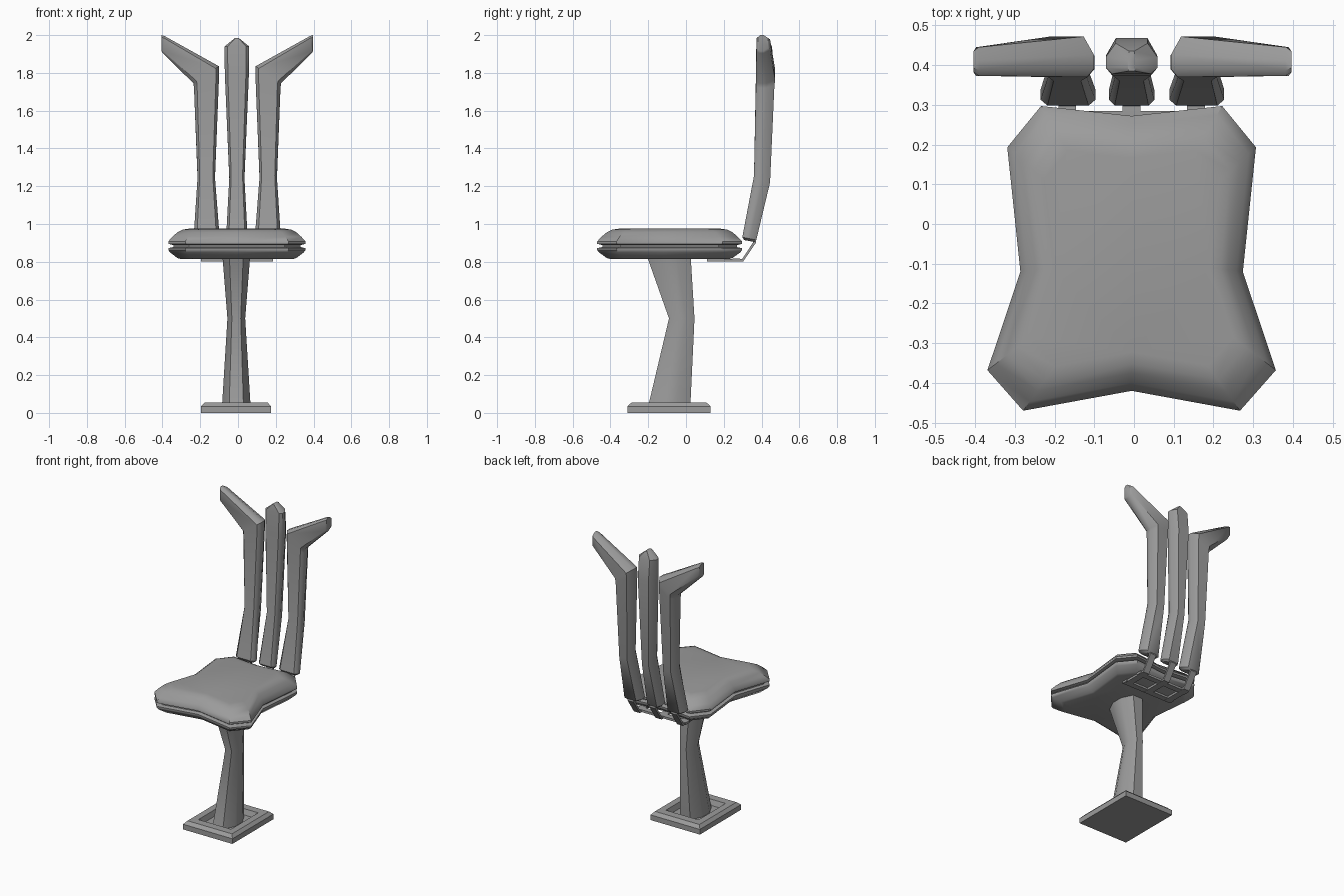
import bpy, bmesh, math
from mathutils import Vector

cube = bpy.data.objects.get("Cube")
if cube:
    bpy.data.objects.remove(cube, do_unlink=True)

CX = -0.006  # symmetry line of the chair

grey = bpy.data.materials.new("mid grey")
grey.use_nodes = True
COLOUR = (0.33, 0.33, 0.33, 1)
grey.diffuse_color = COLOUR
grey.node_tree.nodes["Principled BSDF"].inputs["Base Color"].default_value = COLOUR


def finish(name, bm, angle=35):
    bmesh.ops.recalc_face_normals(bm, faces=bm.faces)
    mesh = bpy.data.meshes.new(name)
    bm.to_mesh(mesh)
    bm.free()
    mesh.materials.append(grey)
    obj = bpy.data.objects.new(name, mesh)
    bpy.context.collection.objects.link(obj)
    bpy.ops.object.select_all(action='DESELECT')
    obj.select_set(True)
    bpy.context.view_layer.objects.active = obj
    bpy.ops.object.shade_smooth_by_angle(angle=math.radians(angle))
    return obj


def loft(name, rings, angle=35):
    """Skin a list of equal-length point rings and cap both ends."""
    bm = bmesh.new()
    loops = [[bm.verts.new(p) for p in ring] for ring in rings]
    for low, high in zip(loops, loops[1:]):
        for i in range(len(low)):
            j = (i + 1) % len(low)
            bm.faces.new((low[i], low[j], high[j], high[i]))
    bm.faces.new(loops[0][::-1])
    bm.faces.new(loops[-1])
    return finish(name, bm, angle)


def section(a, b, front, back, shape):
    """Cross-section between edge points a and b (x, z), from front to back y.
    front and back are (y, z shift) pairs."""
    half = [(w, t) for w, t in shape]
    full = half + [(-w, t) for w, t in reversed(half)]
    ring = []
    for w, t in full:
        k = (w + 1) / 2
        ring.append((a[0] + (b[0] - a[0]) * k,
                     front[0] + (back[0] - front[0]) * t,
                     a[1] + (b[1] - a[1]) * k + front[1] + (back[1] - front[1]) * t))
    return ring


def box(name, x0, x1, y0, y1, z0, z1):
    return loft(name, [[(x0, y0, z), (x1, y0, z), (x1, y1, z), (x0, y1, z)]
                       for z in (z0, z1)])


# Base plate with a chamfered rim and a sunken opening around the leg
BASE_Y = -0.09
loft("base_plate", [[(CX - 0.004 + sx * 0.185 * s, BASE_Y + sy * 0.22 * s, z)
                     for sx, sy in ((-1, -1), (1, -1), (1, 1), (-1, 1))]
                    for s, z in ((1, 0), (1, 0.035), (0.9, 0.055),
                                 (0.66, 0.055), (0.6, 0.02))], 25)

# Pedestal leg: waisted, with a kinked front
LEG = [(0.5, 0), (1, 0.33), (1, 0.67), (0.5, 1)]
loft("pedestal_leg", [section((CX - 0.003 - w, z), (CX - 0.003 + w, z), (f, 0), (b, 0), LEG)
                      for z, w, f, b in ((0.015, 0.077, -0.205, 0.022),
                                         (0.5, 0.047, -0.09, 0.045),
                                         (0.825, 0.073, -0.205, 0.025))], 50)

# Seat: two stacked cushions sharing one star-like outline
HALF = [(0, -0.42), (0.273, -0.47), (0.363, -0.368), (0.28, -0.12),
        (0.313, 0.193), (0.228, 0.297), (0, 0.272)]
OUTLINE = HALF + [(-x, y) for x, y in HALF[-2:0:-1]]
SEAT_Y = -0.088


def seat_ring(inset, z):
    s = 1 - inset / 0.34
    return [(CX + x * s, SEAT_Y + (y - SEAT_Y) * s, z) for x, y in OUTLINE]


loft("seat_shell", [seat_ring(i, z) for i, z in
                    ((0.06, 0.815), (0.045, 0.82), (0.008, 0.85), (0, 0.862), (0, 0.872),
                     (0.025, 0.878), (0.025, 0.892))], 40)
loft("seat_cushion", [seat_ring(i, z) for i, z in
                      ((0.025, 0.888), (0, 0.895), (0, 0.908), (0.02, 0.932),
                       (0.045, 0.956), (0.07, 0.97), (0.1, 0.975))], 40)

# Back slats: lofted with a rounded, tapered-back cross-section
SLAT = [(0.75, 0), (1, 0.2), (1, 0.55), (0.62, 1)]


def slat(name, stations):
    return loft(name, [section(*s, SLAT) for s in stations], 42)


LOW, BEND = ((0.298, 0.01), (0.372, -0.005)), ((0.36, 0.015), (0.445, -0.02))
slat("centre_back_slat", [
    ((CX - 0.045, 0.905), (CX + 0.045, 0.905), (0.31, 0.01), (0.36, 0)),
    ((CX - 0.057, 0.92), (CX + 0.057, 0.92), *LOW),
    ((CX - 0.04, 1.24), (CX + 0.04, 1.24), *BEND),
    ((CX - 0.064, 1.8), (CX + 0.064, 1.8), (0.373, 0), (0.468, 0)),
    ((CX - 0.065, 1.94), (CX + 0.065, 1.94), (0.378, 0), (0.455, 0)),
    ((CX - 0.01, 1.985), (CX + 0.01, 1.985), (0.385, 0), (0.435, 0))])

for side, label in ((1, "left"), (-1, "right")):
    def edge(x, z):
        return (CX + 0.002 + side * x, z)
    slat(label + "_back_slat", [
        (edge(0.107, 0.905), edge(0.215, 0.905), (0.308, 0.01), (0.36, 0)),
        (edge(0.093, 0.92), edge(0.231, 0.92), *LOW),
        (edge(0.118, 1.24), edge(0.21, 1.24), *BEND),
        (edge(0.096, 1.79), edge(0.229, 1.72), (0.37, 0), (0.468, 0)),
        (edge(0.097, 1.835), edge(0.232, 1.745), (0.37, 0), (0.472, 0)),
        (edge(0.385, 1.995), edge(0.395, 1.905), (0.373, 0), (0.445, 0)),
        (edge(0.4, 2.0), edge(0.4, 1.915), (0.382, 0), (0.435, 0))])

# Bracket: a flat frame below the seat, with a bent strap up to each slat
PATH = [(0.115, 0.808), (0.3, 0.808), (0.365, 0.905), (0.352, 0.94)]


def strap(name, x, width):
    rings = []
    for i, (y, z) in enumerate(PATH):
        before, after = PATH[max(i - 1, 0)], PATH[min(i + 1, len(PATH) - 1)]
        along = Vector((0, after[0] - before[0], after[1] - before[1])).normalized()
        out = Vector((0, -along.z, along.y)) * 0.007
        c = Vector((x, y, z))
        side = Vector((width / 2, 0, 0))
        rings.append([c - side - out, c + side - out, c + side + out, c - side + out])
    loft(name, rings, 25)


for x, label in ((-0.162, "right"), (0, "centre"), (0.162, "left")):
    strap(label + "_strap", CX + x, 0.045)
for y, label in ((0.13, "front"), (0.265, "rear")):
    box(label + "_bracket_bar", CX - 0.19, CX + 0.19, y - 0.02, y + 0.02, 0.802, 0.817)
